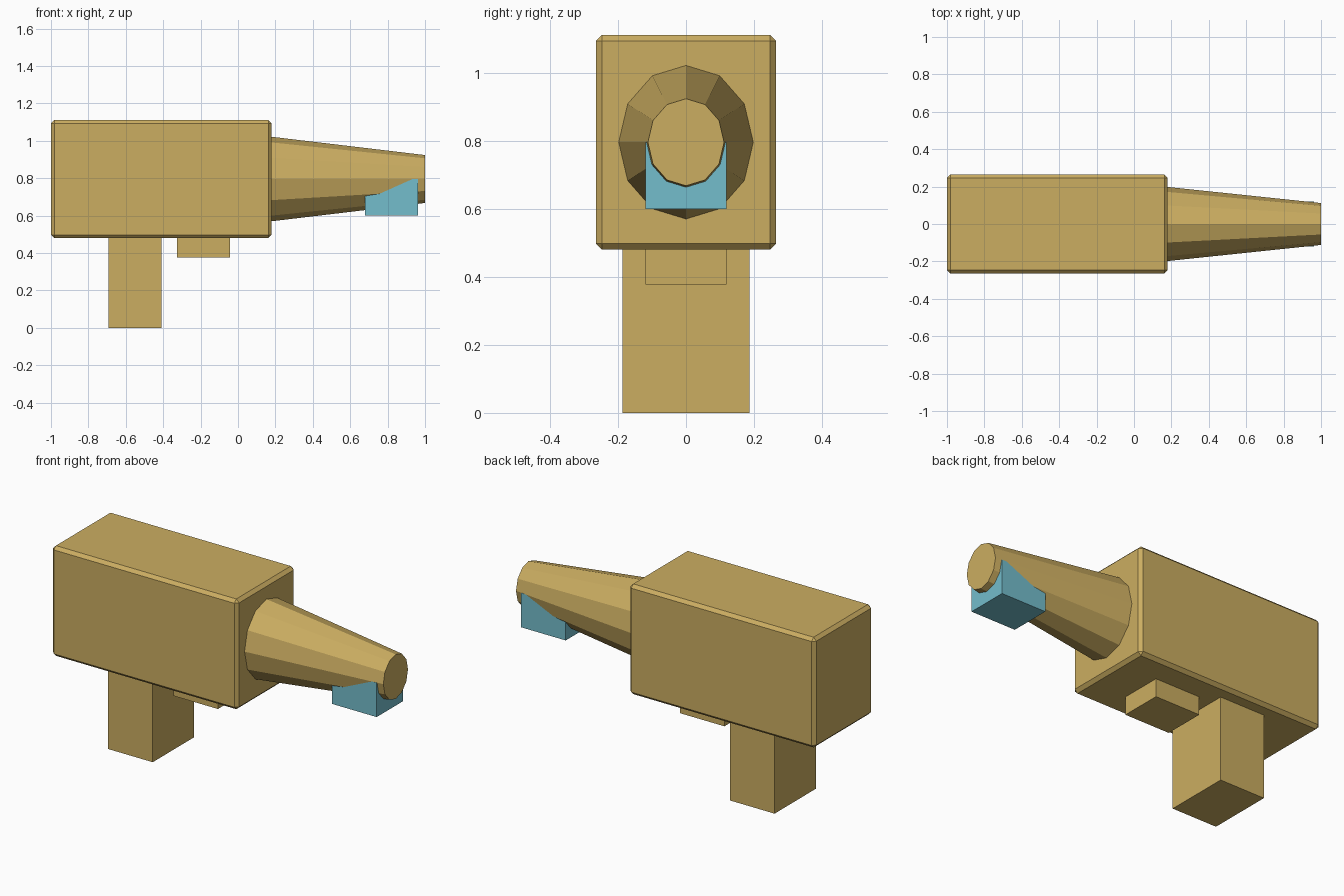
import bpy, bmesh, math
from mathutils import Vector

if "Cube" in bpy.data.objects:
    bpy.data.objects.remove(bpy.data.objects["Cube"])


def make_material(name, rgb):
    mat = bpy.data.materials.new(name)
    mat.diffuse_color = (*rgb, 1.0)
    mat.use_nodes = True
    mat.node_tree.nodes["Principled BSDF"].inputs["Base Color"].default_value = mat.diffuse_color
    return mat


tan = make_material("tan", (0.60, 0.42, 0.12))
sky_blue = make_material("sky_blue", (0.174, 0.51, 0.604))


def finish(name, bm, mat):
    bmesh.ops.recalc_face_normals(bm, faces=bm.faces)
    mesh = bpy.data.meshes.new(name)
    bm.to_mesh(mesh)
    bm.free()
    mesh.materials.append(mat)
    obj = bpy.data.objects.new(name, mesh)
    bpy.context.collection.objects.link(obj)
    return obj


def box(name, x0, x1, half_y, z0, z1, mat, chamfer=0.0):
    bm = bmesh.new()
    bmesh.ops.create_cube(bm, size=1)
    bmesh.ops.scale(bm, vec=Vector((x1 - x0, 2 * half_y, z1 - z0)), verts=bm.verts)
    bmesh.ops.translate(bm, vec=Vector(((x0 + x1) / 2, 0, (z0 + z1) / 2)), verts=bm.verts)
    if chamfer:
        bmesh.ops.bevel(bm, geom=bm.edges[:], offset=chamfer, segments=1,
                        profile=0.5, affect='EDGES')
    return finish(name, bm, mat)


def tapered_tube(name, sections, z, sides, mat):
    # Each section is (x, half width, half height)
    bm = bmesh.new()
    rings = []
    for x, ry, rz in sections:
        rings.append([bm.verts.new((x, ry * math.sin(2 * math.pi * i / sides),
                                    z + rz * math.cos(2 * math.pi * i / sides)))
                      for i in range(sides)])
    for a, b in zip(rings, rings[1:]):
        for i in range(sides):
            j = (i + 1) % sides
            bm.faces.new((a[i], a[j], b[j], b[i]))
    bm.faces.new(rings[0])
    bm.faces.new(rings[-1])
    return finish(name, bm, mat)


# Main housing with chamfered edges
box("body", -1.0, 0.18, 0.265, 0.48, 1.112, tan, chamfer=0.018)
# Grip and the small block ahead of it
box("handle", -0.693, -0.41, 0.187, 0.0, 0.50, tan)
box("trigger", -0.327, -0.044, 0.119, 0.377, 0.50, tan)
# Twelve-sided tapered barrel, slightly taller than wide
tapered_tube("barrel", [(0.17, 0.199, 0.227), (1.0, 0.112, 0.128)], 0.796, 12, tan)
# Blue block under the muzzle
box("muzzle_block", 0.68, 0.963, 0.119, 0.60, 0.796, sky_blue)
